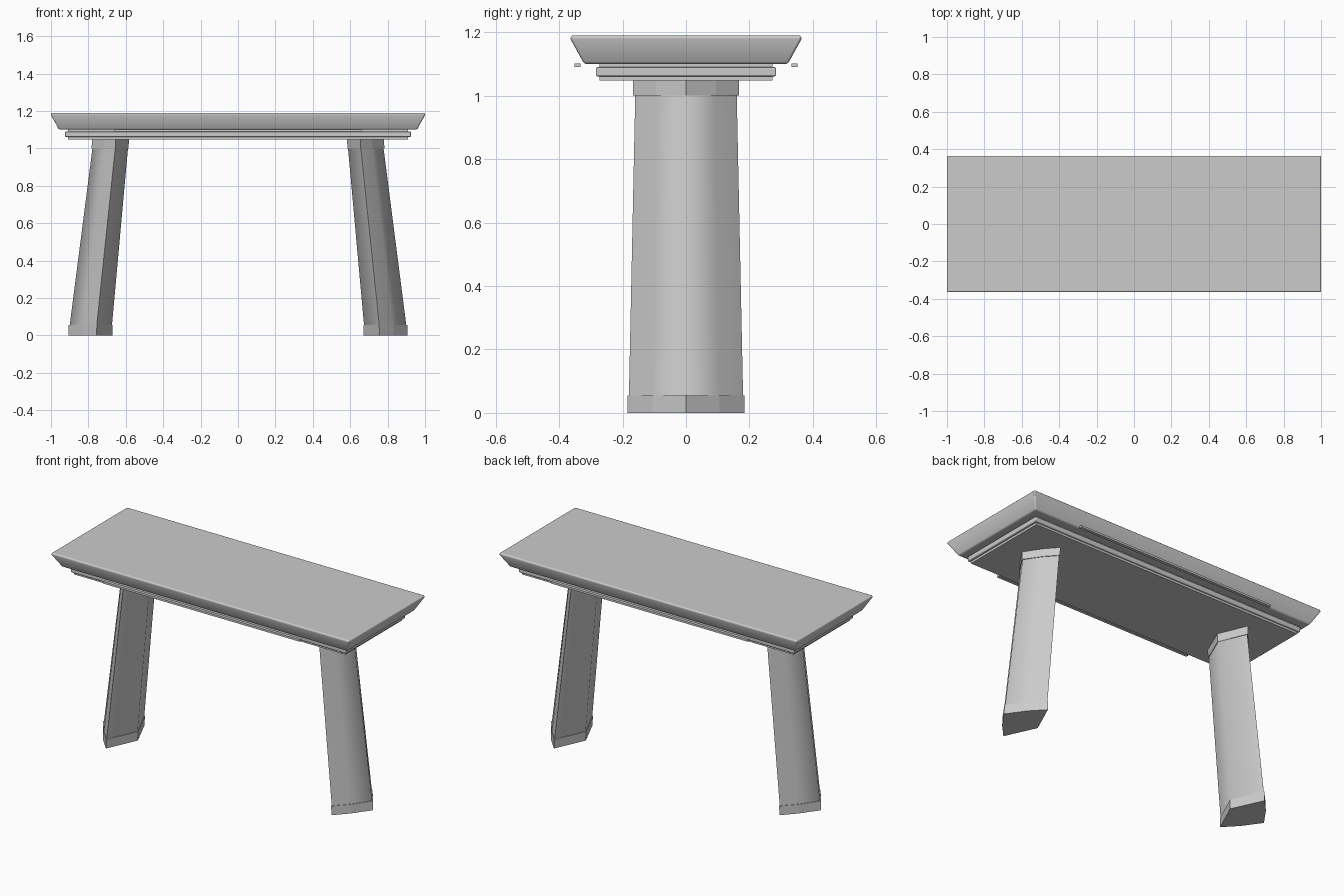
import bpy, bmesh, math

if "Cube" in bpy.data.objects:
    bpy.data.objects.remove(bpy.data.objects["Cube"])

grey = bpy.data.materials.new("plain grey")
grey.diffuse_color = (0.6, 0.6, 0.6, 1)
grey.use_nodes = True
grey.node_tree.nodes["Principled BSDF"].inputs["Base Color"].default_value = grey.diffuse_color


def loft(name, rings, smooth=None, bevel=0.0):
    """Skin a stack of matching point rings (bottom to top) into a closed solid."""
    bm = bmesh.new()
    rows = [[bm.verts.new(p) for p in ring] for ring in rings]
    n = len(rows[0])
    for low, high in zip(rows, rows[1:]):
        for i in range(n):
            j = (i + 1) % n
            bm.faces.new((low[i], low[j], high[j], high[i]))
    bm.faces.new(rows[0][::-1])
    bm.faces.new(rows[-1])
    bmesh.ops.recalc_face_normals(bm, faces=bm.faces)
    mesh = bpy.data.meshes.new(name)
    bm.to_mesh(mesh)
    bm.free()
    mesh.materials.append(grey)
    obj = bpy.data.objects.new(name, mesh)
    bpy.context.collection.objects.link(obj)
    if bevel:
        mod = obj.modifiers.new("rounded edges", "BEVEL")
        mod.width, mod.segments, mod.limit_method = bevel, 3, "ANGLE"
        mod.harden_normals = True
    if smooth:
        bpy.ops.object.select_all(action="DESELECT")
        obj.select_set(True)
        bpy.context.view_layer.objects.active = obj
        bpy.ops.object.shade_smooth_by_angle(angle=math.radians(smooth))
    return obj


def rect(hx, hy, z, cy=0.0):
    return [(-hx, cy - hy, z), (hx, cy - hy, z), (hx, cy + hy, z), (-hx, cy + hy, z)]


# Six-sided leg section: inner ridge, two side tips, bowed outer face
SECTION = [(0.0, 0.0), (0.36, -1.0), (0.68, -0.57), (1.0, 0.0), (0.68, 0.57), (0.36, 1.0)]


def leg_ring(side, inner, outer, hy, z):
    return [(side * (inner + (outer - inner) * u), hy * v, z) for u, v in SECTION]


# Table top with flared, rounded rim
loft("table_top", [rect(0.957, 0.321, 1.10), rect(1.0, 0.364, 1.178), rect(1.0, 0.364, 1.19)],
     smooth=40, bevel=0.008)

# Frame under the top: core plate with a projecting rounded band
loft("frame_plate", [rect(0.91, 0.272, 1.048), rect(0.91, 0.272, 1.105)])
loft("frame_band", [rect(0.925, 0.284, 1.061), rect(0.925, 0.284, 1.09)], smooth=40, bevel=0.005)

for side, label in ((-1, "left"), (1, "right")):
    # Thin rails along the long edges
    loft(f"{'front' if side < 0 else 'back'}_rail",
         [rect(0.66, 0.0095, 1.09, side * 0.342), rect(0.66, 0.0095, 1.102, side * 0.342)])
    # Splayed leg: foot block, tapered smooth shaft, top bracket
    loft(f"{label}_foot", [leg_ring(side, 0.672, 0.907, 0.185, 0.0),
                           leg_ring(side, 0.670, 0.905, 0.185, 0.055)])
    loft(f"{label}_leg_shaft", [leg_ring(side, 0.674, 0.900, 0.180, 0.053),
                                leg_ring(side, 0.588, 0.778, 0.160, 1.002)], smooth=75)
    loft(f"{label}_bracket", [leg_ring(side, 0.585, 0.783, 0.167, 1.0),
                              leg_ring(side, 0.583, 0.780, 0.167, 1.05)])
